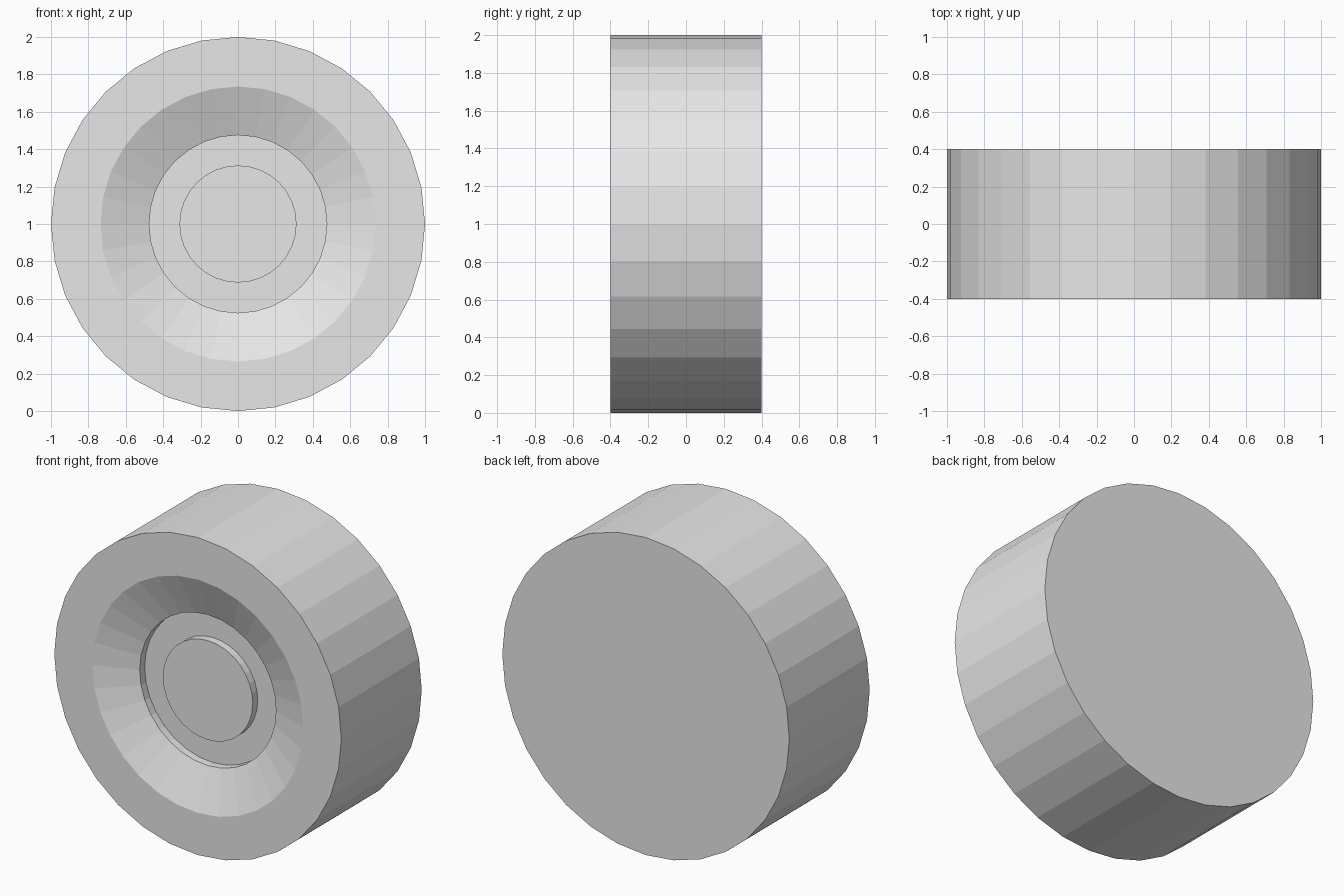
import bpy
import bmesh
from math import sin, cos, tau

SIDES = 32

cube = bpy.data.objects.get("Cube")
if cube:
    bpy.data.objects.remove(cube, do_unlink=True)

grey = bpy.data.materials.new("light_grey")
grey.use_nodes = True
colour = (0.8, 0.8, 0.8, 1)
grey.diffuse_color = colour
grey.node_tree.nodes["Principled BSDF"].inputs["Base Color"].default_value = colour


def lathe(name, profile, cap_start=False, cap_end=False):
    """Turn (radius, y) points around the wheel's axle, with flat facets."""
    bm = bmesh.new()
    rings = [[bm.verts.new((r * sin(tau * i / SIDES), y, r * cos(tau * i / SIDES)))
              for i in range(SIDES)] for r, y in profile]
    for a, b in zip(rings, rings[1:]):
        for i in range(SIDES):
            j = (i + 1) % SIDES
            bm.faces.new((a[i], a[j], b[j], b[i]))
    if cap_start:
        bm.faces.new(rings[0])
    if cap_end:
        bm.faces.new(rings[-1])
    bmesh.ops.recalc_face_normals(bm, faces=bm.faces)
    mesh = bpy.data.meshes.new(name)
    bm.to_mesh(mesh)
    bm.free()
    mesh.materials.append(grey)
    obj = bpy.data.objects.new(name, mesh)
    obj.location.z = 1
    bpy.context.collection.objects.link(obj)
    return obj


# Wheel body: flat back, tread, front rim, sloped dish, stepped recess floor
lathe("wheel_body", [(1, 0.4), (1, -0.4), (0.735, -0.4), (0.475, -0.3), (0.475, -0.25)],
      cap_start=True, cap_end=True)

# Raised hub cap, seated slightly into the recess floor
lathe("hub_cap", [(0.313, -0.3), (0.313, -0.24)], cap_start=True, cap_end=True)
